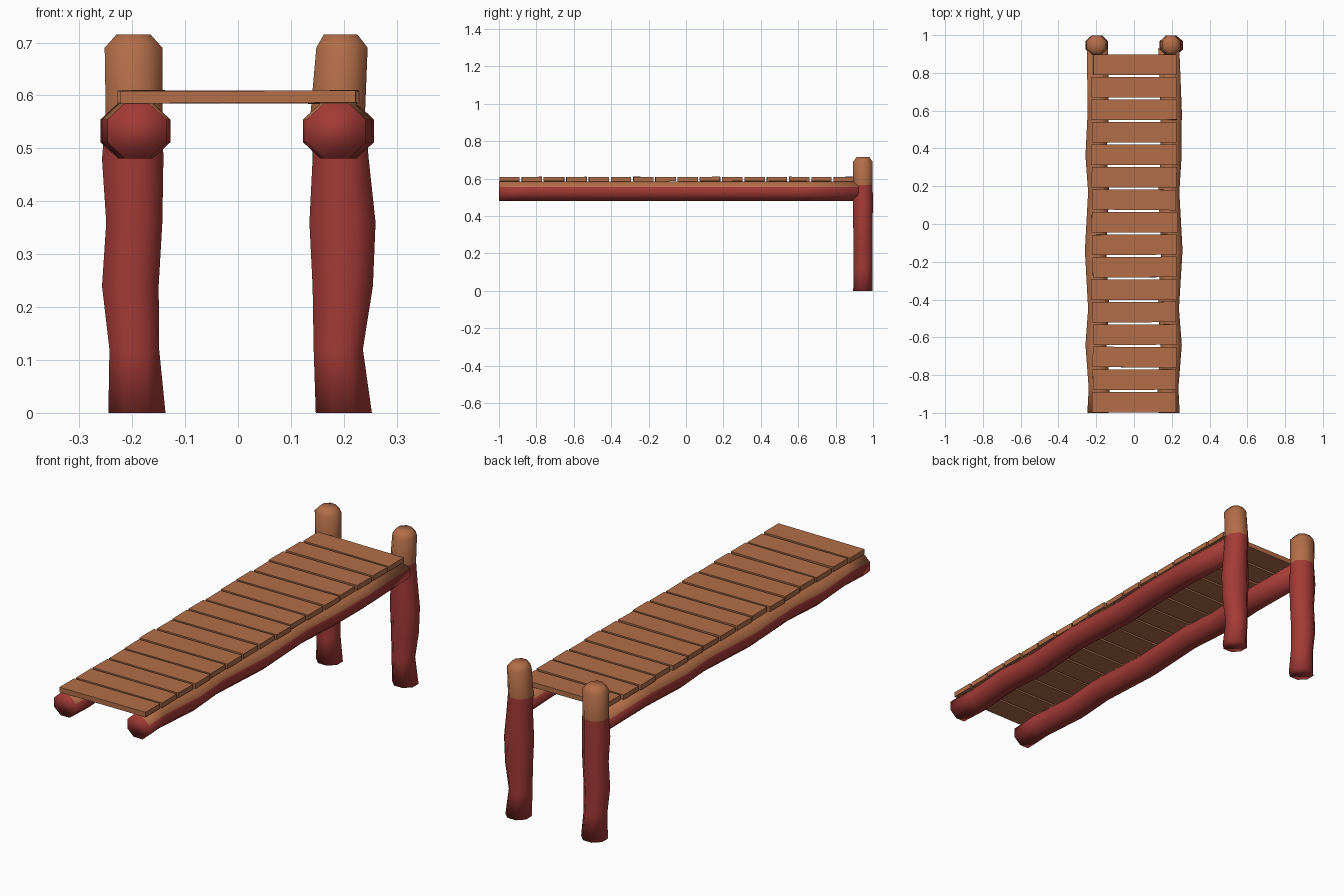
import bpy, bmesh, math, random
from mathutils import Matrix

if "Cube" in bpy.data.objects:
    bpy.data.objects.remove(bpy.data.objects["Cube"])

random.seed(4)


def material(name, rgb):
    m = bpy.data.materials.new(name)
    m.diffuse_color = (*rgb, 1)
    m.use_nodes = True
    m.node_tree.nodes["Principled BSDF"].inputs["Base Color"].default_value = m.diffuse_color
    return m


wood = material("warm wood", (0.45, 0.155, 0.065))
red = material("red paint", (0.37, 0.043, 0.037))


def make_object(name, bm, smooth):
    bmesh.ops.recalc_face_normals(bm, faces=bm.faces)
    for f in bm.faces:
        f.smooth = smooth
    me = bpy.data.meshes.new(name)
    bm.to_mesh(me)
    bm.free()
    me.materials.append(wood)
    me.materials.append(red)
    ob = bpy.data.objects.new(name, me)
    bpy.context.collection.objects.link(ob)
    return ob


def log(name, rings, place, is_red):
    """Eight-sided log; rings are (position, x low, x high, other half-size)."""
    bm = bmesh.new()
    k = math.cos(math.pi / 8)
    loops = []
    for t, lo, hi, r in rings:
        cx, rx = (lo + hi) / 2, (hi - lo) / 2 / k
        loop = []
        for i in range(8):
            a = math.pi / 8 + i * math.pi / 4
            loop.append(bm.verts.new(place(t, cx + rx * math.cos(a), r / k * math.sin(a))))
        loops.append(loop)
    for a, b in zip(loops, loops[1:]):
        for i in range(8):
            j = (i + 1) % 8
            bm.faces.new((a[i], a[j], b[j], b[i]))
    bm.faces.new(loops[0])
    bm.faces.new(loops[-1])
    bmesh.ops.recalc_face_normals(bm, faces=bm.faces)
    for f in bm.faces:
        f.material_index = 1 if is_red(f) else 0
    return make_object(name, bm, True)


# upright posts: red below, bare wood above the rails
def post_place(t, x, d):
    return (x, 0.946 + d, t)


def post_red(f):
    return f.calc_center_median().z < 0.565


log("left_post", [
    (0, -0.245, -0.137, 0.052), (0.12, -0.243, -0.149, 0.05), (0.24, -0.257, -0.15, 0.051),
    (0.36, -0.249, -0.143, 0.052), (0.48, -0.257, -0.141, 0.053), (0.565, -0.25, -0.143, 0.052),
    (0.69, -0.252, -0.143, 0.052), (0.715, -0.23, -0.165, 0.034)], post_place, post_red)
log("right_post", [
    (0, 0.147, 0.253, 0.052), (0.12, 0.143, 0.236, 0.05), (0.24, 0.141, 0.255, 0.051),
    (0.36, 0.135, 0.26, 0.052), (0.48, 0.141, 0.247, 0.053), (0.565, 0.137, 0.24, 0.052),
    (0.69, 0.148, 0.245, 0.052), (0.715, 0.162, 0.226, 0.034)], post_place, post_red)


# long rails: red with bare wood on the upper faces
def rail_place(t, x, d):
    return (x, t, 0.533 + d)


def rail_red(f):
    return f.normal.z < 0.3


rail_y = [-1, -0.87, -0.64, -0.45, -0.14, 0.17, 0.36, 0.6, 0.93]
left_out = [0.247, 0.24, 0.257, 0.243, 0.26, 0.243, 0.257, 0.245, 0.25]
right_out = [0.242, 0.235, 0.253, 0.238, 0.257, 0.24, 0.252, 0.253, 0.24]
log("left_rail", [(y, -o, -o + 0.112, 0.052) for y, o in zip(rail_y, left_out)],
    rail_place, rail_red)
log("right_rail", [(y, o - 0.112, o, 0.052) for y, o in zip(rail_y, right_out)],
    rail_place, rail_red)

# deck planks, each laid slightly crooked
pitch = 1.905 / 16
for n in range(16):
    bm = bmesh.new()
    inner = 0 < n < 15
    length = pitch - 0.011
    wide = 0.45 + random.uniform(-0.01, 0.006)
    bmesh.ops.create_cube(bm, size=1, matrix=Matrix.Diagonal((wide, length, 0.023, 1)))
    ob = make_object("plank_%02d" % (n + 1), bm, False)
    ob.location = (0.003 + random.uniform(-0.004, 0.004), -1 + pitch * n + length / 2 + 0.003, 0.597)
    ob.rotation_euler = (random.uniform(-0.015, 0.015), random.uniform(-0.005, 0.005),
                         random.uniform(-0.01, 0.01) if inner else 0)
